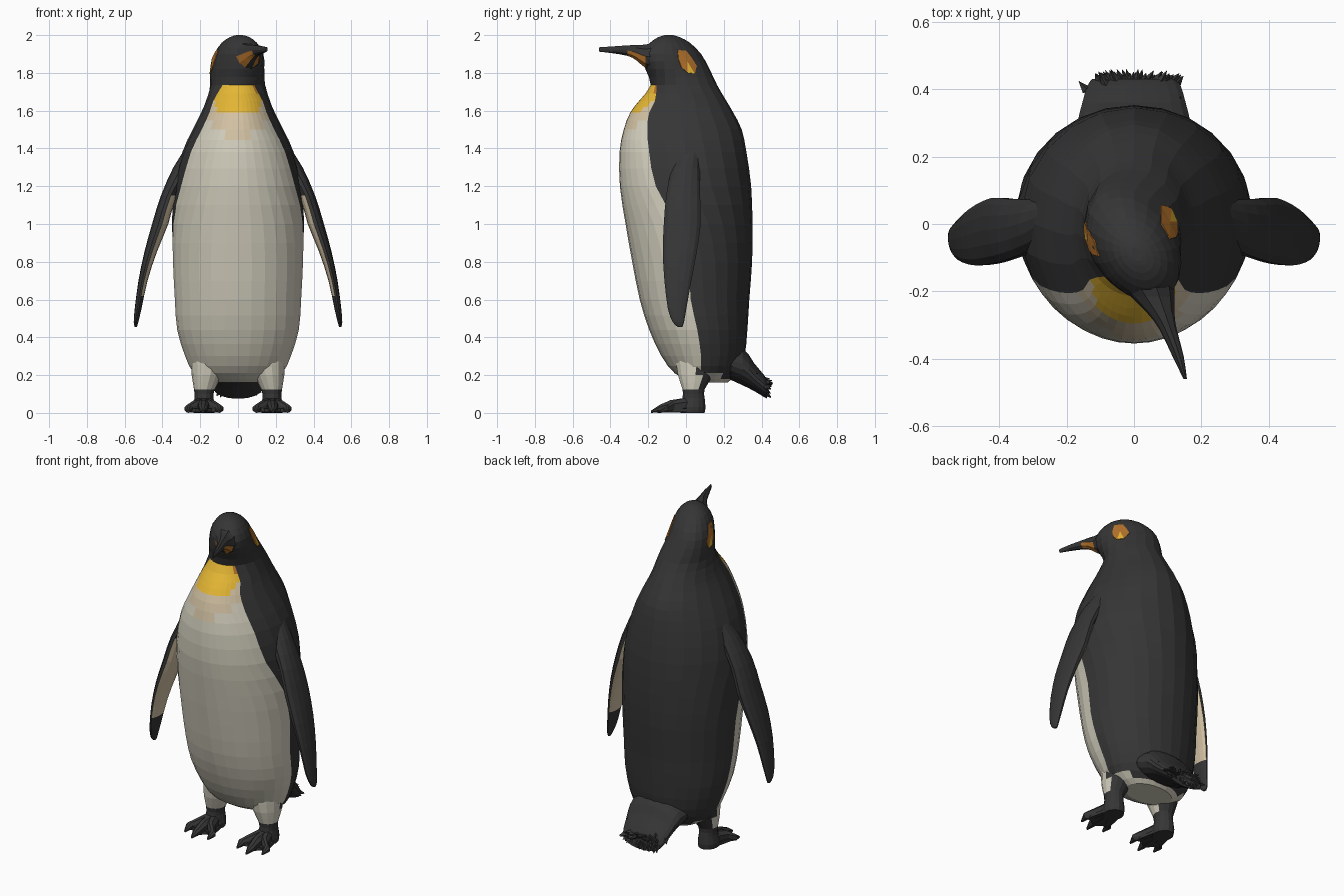
import bpy, bmesh, math, random
from mathutils import Vector

random.seed(4)
if "Cube" in bpy.data.objects:
    bpy.data.objects.remove(bpy.data.objects["Cube"])

def material(name, rgb):
    m = bpy.data.materials.new(name)
    m.use_nodes = True
    m.diffuse_color = (*rgb, 1)
    bsdf = m.node_tree.nodes["Principled BSDF"]
    bsdf.inputs["Base Color"].default_value = (*rgb, 1)
    bsdf.inputs["Roughness"].default_value = 0.8
    return m

MATS = [material("charcoal", (0.036, 0.036, 0.037)),
        material("cream", (0.66, 0.63, 0.52)),
        material("tan", (0.65, 0.54, 0.37)),
        material("yellow", (0.78, 0.47, 0.035)),
        material("orange", (0.46, 0.17, 0.025))]
DARK, CREAM, TAN, YELLOW, ORANGE = range(5)

def finish(name, bm, rule=None):
    """Turn a bmesh into an object, colouring faces by rule(face)."""
    bmesh.ops.recalc_face_normals(bm, faces=bm.faces)
    if rule:
        for f in bm.faces:
            f.material_index = rule(f)
    me = bpy.data.meshes.new(name)
    bm.to_mesh(me)
    bm.free()
    for m in MATS:
        me.materials.append(m)
    ob = bpy.data.objects.new(name, me)
    bpy.context.collection.objects.link(ob)
    return ob

def smooth_rows(rows, steps):
    """Catmull-Rom interpolation between table rows."""
    out = []
    for i in range(len(rows) - 1):
        p0, p1, p2 = rows[max(i - 1, 0)], rows[i], rows[i + 1]
        p3 = rows[min(i + 2, len(rows) - 1)]
        for s in range(steps):
            t = s / steps
            out.append([0.5 * (2 * b + (c - a) * t + (2 * a - 5 * b + 4 * c - d) * t * t
                        + (3 * b - a - 3 * c + d) * t ** 3)
                        for a, b, c, d in zip(p0, p1, p2, p3)])
    return out + [list(rows[-1])]

def loft(bm, rings):
    """Skin rings of points; closed with end caps."""
    vs = [[bm.verts.new(p) for p in r] for r in rings]
    n = len(vs[0])
    for a, b in zip(vs, vs[1:]):
        for k in range(n):
            bm.faces.new((a[k], a[(k + 1) % n], b[(k + 1) % n], b[k]))
    bm.faces.new(vs[0])
    bm.faces.new(vs[-1])

def angles(n):
    return [2 * math.pi * (k + 0.5) / n for k in range(n)]

def stacked(rows, n=14):
    """Horizontal rings from rows of z, x, y, half width, half depth."""
    return [[(x + rx * math.sin(t), y - ry * math.cos(t), z) for t in angles(n)]
            for z, x, y, rx, ry in rows]

def lengthwise(rows, n=10):
    """Upright rings along y from rows of x, y, z, half width, half height."""
    return [[(x + rx * math.sin(t), y, z + rz * math.cos(t)) for t in angles(n)]
            for x, y, z, rx, rz in rows]

# Body and head: z, front y, back y, half width, y of the pale/dark seam
BODY = [(0.16, 0.03, 0.22, 0.15, 0.10), (0.21, -0.06, 0.27, 0.235, 0.08),
        (0.30, -0.13, 0.31, 0.28, 0.08), (0.44, -0.195, 0.325, 0.322, 0.06),
        (0.60, -0.245, 0.335, 0.335, 0.025), (0.80, -0.285, 0.35, 0.345, 0.01),
        (1.00, -0.32, 0.352, 0.35, -0.05), (1.20, -0.35, 0.345, 0.338, -0.16),
        (1.38, -0.352, 0.32, 0.295, -0.195), (1.50, -0.33, 0.295, 0.24, -0.205),
        (1.59, -0.295, 0.25, 0.195, -0.195), (1.65, -0.25, 0.215, 0.17, -0.165),
        (1.735, -0.187, 0.165, 0.147, -0.155), (1.82, -0.215, 0.125, 0.14, -0.16),
        (1.90, -0.23, 0.08, 0.123, -0.16), (1.96, -0.19, 0.02, 0.088, -0.14),
        (1.99, -0.145, -0.035, 0.048, -0.11), (2.0, -0.11, -0.07, 0.015, -0.10)]
HALF = 14

def body_ring(row):
    z, front, back, rx, seam = row
    cy, ry = (front + back) / 2, (back - front) / 2
    a = math.acos(max(-0.9, min(0.9, (cy - seam) / ry)))
    turn = max(0, min(1, (z - 1.72) / 0.15)) * 0.28      # head looks to its left
    ts = [a * (2 * k / HALF - 1) for k in range(HALF)]
    ts += [a + (2 * math.pi - 2 * a) * k / HALF for k in range(HALF)]
    pts = []
    for t in ts:
        y = cy - ry * math.cos(t)
        pts.append((rx * math.sin(t) - turn * (y + 0.06), y, z))
    return pts

bm = bmesh.new()
loft(bm, [body_ring(r) for r in smooth_rows(BODY, 2)])
bm.faces.ensure_lookup_table()
pale = {f for i, f in enumerate(bm.faces) if i % (2 * HALF) < HALF}

def body_colour(f):
    c = f.calc_center_median()
    if f.normal.z < -0.75 and c.z < 0.25:
        return CREAM
    if f not in pale or c.z > 1.735:
        return DARK
    if c.z > 1.59 and abs(c.x) < 0.115:
        return ORANGE if c.z > 1.69 and c.x > 0.08 else YELLOW
    if c.z > 1.47 + 0.7 * max(0, abs(c.x) - 0.07):
        return TAN
    return CREAM

body = finish("body", bm, body_colour)

# Beak with an orange streak on each lower side
bm = bmesh.new()
BEAK = [(0.025, -0.15, 1.885, 0.095, 0.085), (0.055, -0.215, 1.888, 0.065, 0.065),
        (0.08, -0.265, 1.908, 0.04, 0.042), (0.10, -0.31, 1.918, 0.026, 0.029),
        (0.13, -0.39, 1.922, 0.017, 0.019), (0.152, -0.46, 1.924, 0.005, 0.012)]
loft(bm, lengthwise(smooth_rows(BEAK, 2)))

def beak_colour(f):
    c = f.calc_center_median()
    low = f.normal.z < -0.1 and abs(f.normal.x) > 0.4
    return ORANGE if low and -0.30 < c.y < -0.215 else DARK

finish("beak", bm, beak_colour)

# Ear patches laid on the sides of the head
EAR = [(-0.045, 1.92), (0.0, 1.915), (0.03, 1.875), (0.055, 1.835),
       (0.045, 1.795), (0.005, 1.80), (-0.025, 1.83), (-0.04, 1.87)]
for side, label, shift in ((1, "left", 0.0), (-1, "right", -0.05)):
    bm = bmesh.new()
    pts = []
    for y, z in EAR + [(0.005, 1.86)]:
        hit, loc, nor, _ = body.ray_cast(Vector((side, y + shift, z)), Vector((-side, 0, 0)))
        pts.append(bm.verts.new(loc + nor * 0.004))
    for k in range(len(EAR)):
        bm.faces.new((pts[k], pts[(k + 1) % len(EAR)], pts[-1]))
    for f in bm.faces:
        f.normal_update()
        if f.normal.x * side < 0:
            f.normal_flip()
    ear_rule = lambda f: YELLOW if f.calc_center_median().z < 1.82 else ORANGE
    for f in bm.faces:
        f.material_index = ear_rule(f)
    bmesh.ops.solidify(bm, geom=bm.faces[:], thickness=0.004)
    finish(label + "_ear_patch", bm)

# Flippers, legs and feet: z, x, y, half width, half depth
FLIPPER = [(1.42, 0.22, 0.03, 0.045, 0.05), (1.30, 0.287, 0.0, 0.055, 0.075),
           (1.15, 0.366, -0.015, 0.042, 0.092), (1.0, 0.412, -0.02, 0.043, 0.1),
           (0.85, 0.463, -0.033, 0.033, 0.092), (0.70, 0.503, -0.043, 0.024, 0.073),
           (0.55, 0.529, -0.047, 0.018, 0.05), (0.48, 0.54, -0.04, 0.012, 0.03),
           (0.455, 0.541, -0.032, 0.006, 0.012)]
LEG = [(0.30, 0.15, 0.06, 0.10, 0.12), (0.20, 0.165, 0.05, 0.08, 0.095),
       (0.125, 0.178, 0.04, 0.055, 0.06), (0.08, 0.18, 0.04, 0.05, 0.06),
       (0.03, 0.18, 0.035, 0.06, 0.07), (0.0, 0.18, 0.035, 0.055, 0.065)]

def mirrored(bm, side):
    bmesh.ops.scale(bm, vec=(side, 1, 1), verts=bm.verts)

for side, label in ((1, "left"), (-1, "right")):
    bm = bmesh.new()
    loft(bm, stacked(smooth_rows(FLIPPER, 2)))
    mirrored(bm, side)

    def flipper_colour(f):
        z = f.calc_center_median().z
        return TAN if f.normal.x * side < -0.6 and 0.64 < z < 1.18 else DARK
    finish(label + "_flipper", bm, flipper_colour)

    bm = bmesh.new()
    loft(bm, stacked(smooth_rows(LEG, 2)))
    mirrored(bm, side)

    def leg_colour(f):
        c = f.calc_center_median()
        return CREAM if c.z > 0.13 and c.y < 0.07 else DARK
    finish(label + "_leg", bm, leg_colour)

    # Three toes joined by a thin web
    bm = bmesh.new()
    tips = [(0.1, -0.15), (0.185, -0.185), (0.262, -0.14)]
    for tx, ty in tips:
        mid = (0.18 + tx) / 2
        loft(bm, lengthwise([(0.18, 0.04, 0.045, 0.04, 0.045),
                             (mid, ty / 2 + 0.01, 0.035, 0.03, 0.035),
                             (tx, ty + 0.045, 0.022, 0.024, 0.022),
                             (tx, ty, 0.006, 0.006, 0.006)], 8))
    outline = [(0.13, 0.04), (0.1, -0.11), (0.14, -0.10), (0.185, -0.14),
               (0.225, -0.10), (0.262, -0.10), (0.23, 0.04)]
    loft(bm, [[(x, y, z) for x, y in outline] for z in (0.004, 0.022)])
    mirrored(bm, side)
    finish(label + "_foot", bm)

# Tail wedge with ragged feather tips
TAIL = [(0, 0.2, 0.27, 0.19, 0.08), (0, 0.30, 0.245, 0.17, 0.1),
        (0, 0.36, 0.19, 0.155, 0.075), (0, 0.41, 0.145, 0.14, 0.06),
        (0, 0.43, 0.125, 0.125, 0.05)]
bm = bmesh.new()
loft(bm, lengthwise(smooth_rows(TAIL, 2), 20))
finish("tail", bm)

bm = bmesh.new()
for k in range(90):
    t = random.uniform(0, 2 * math.pi)
    s = random.uniform(0.3, 1)
    y = random.uniform(0.34, 0.43) if s > 0.9 else 0.42
    w = 0.155 - 0.35 * max(0, y - 0.36)
    base = Vector((s * w * math.sin(t), y, 0.51 - 0.9 * y + 0.045 * s * math.cos(t)))
    way = Vector((0.7 * math.sin(t), 0.8, -0.35 + 0.5 * math.cos(t))).normalized()
    tip = base + way * random.uniform(0.025, 0.045)
    tip.y = min(tip.y, 0.46)
    sidev = way.orthogonal().normalized() * 0.015
    upv = way.cross(sidev)
    ring = [bm.verts.new(base + sidev * math.cos(a) + upv * math.sin(a)) for a in angles(4)]
    top = bm.verts.new(tip)
    for i in range(4):
        bm.faces.new((ring[i], ring[(i + 1) % 4], top))
finish("tail_feathers", bm)
